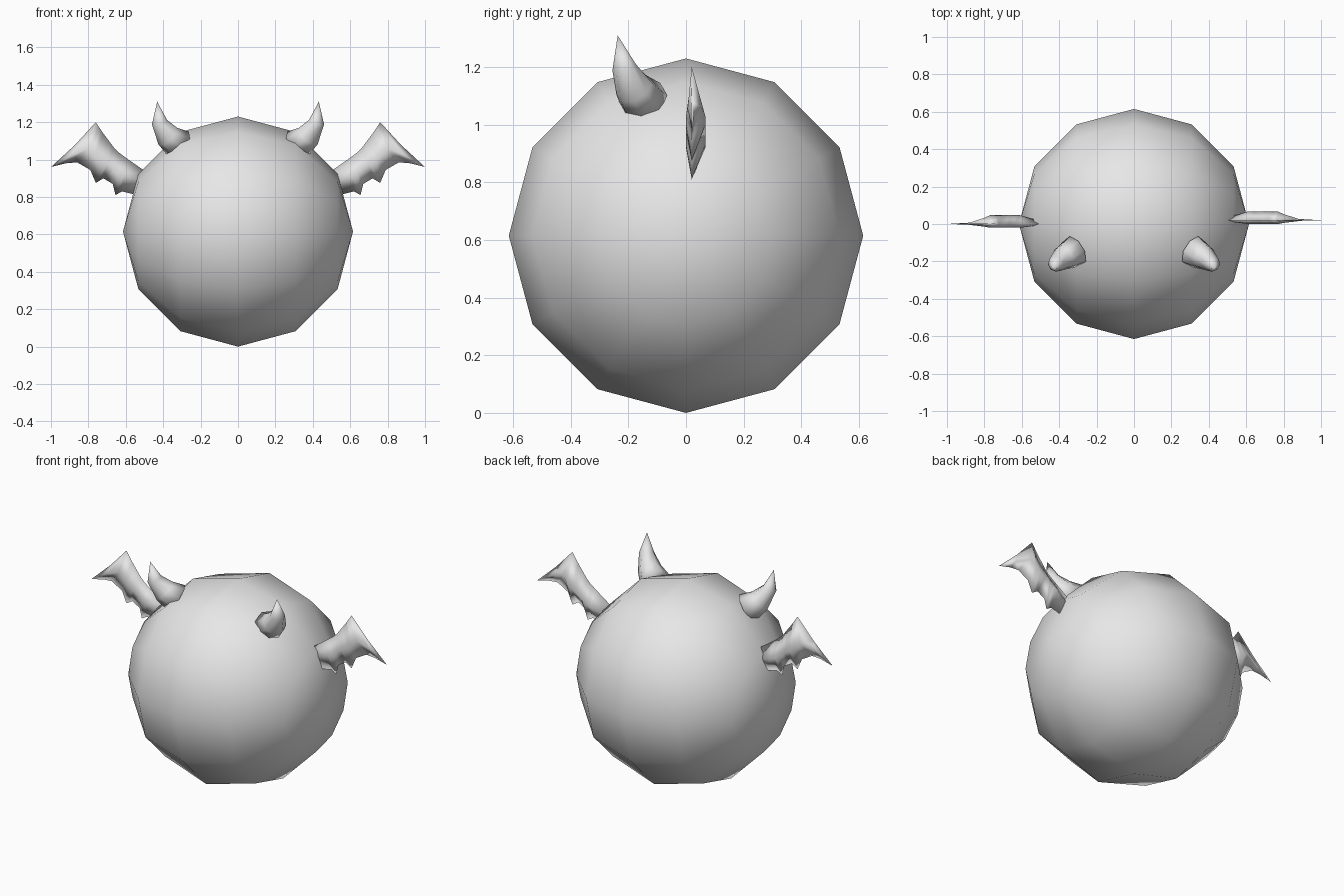
import bpy, bmesh, math
from mathutils import Vector, Matrix

if "Cube" in bpy.data.objects:
    bpy.data.objects.remove(bpy.data.objects["Cube"])

GREY = (0.8, 0.8, 0.8, 1)
grey = bpy.data.materials.new("plain_grey")
grey.use_nodes = True
grey.diffuse_color = GREY
grey.node_tree.nodes["Principled BSDF"].inputs["Base Color"].default_value = GREY


def finish(bm, name):
    bmesh.ops.recalc_face_normals(bm, faces=bm.faces[:])
    for f in bm.faces:
        f.smooth = True
    mesh = bpy.data.meshes.new(name)
    bm.to_mesh(mesh)
    bm.free()
    mesh.materials.append(grey)
    obj = bpy.data.objects.new(name, mesh)
    bpy.context.collection.objects.link(obj)


# Round body: coarse sphere with its poles on the left and right
RADIUS = 0.615
bm = bmesh.new()
bmesh.ops.create_uvsphere(
    bm, u_segments=12, v_segments=6, radius=RADIUS,
    matrix=Matrix.Translation((0, 0, RADIUS)) @ Matrix.Rotation(math.pi / 2, 4, "Y"))
finish(bm, "body")

# Horns: tapering rings swept along a bent path (centre, radius)
HORN = [((0.315, -0.145, 1.08), 0.087), ((0.375, -0.18, 1.125), 0.067),
        ((0.42, -0.215, 1.2), 0.042)]
HORN_TIP = (0.432, -0.237, 1.31)
HORN_SIDES = 8


def horn(name, side):
    bm = bmesh.new()
    centres = [Vector(c) for c, r in HORN] + [Vector(HORN_TIP)]
    rings = []
    for i, (c, r) in enumerate(HORN):
        axis = (centres[i + 1] - centres[max(i - 1, 0)]).normalized()
        u = axis.cross(Vector((0, 1, 0))).normalized()
        v = axis.cross(u)
        ring = []
        for k in range(HORN_SIDES):
            a = math.tau * k / HORN_SIDES
            p = centres[i] + r * (math.cos(a) * u + math.sin(a) * v)
            ring.append(bm.verts.new((side * p.x, p.y, p.z)))
        rings.append(ring)
    tip = bm.verts.new((side * HORN_TIP[0], HORN_TIP[1], HORN_TIP[2]))
    bm.faces.new(rings[0])
    for k in range(HORN_SIDES):
        n = (k + 1) % HORN_SIDES
        for low, high in zip(rings, rings[1:]):
            bm.faces.new((low[k], low[n], high[n], high[k]))
        bm.faces.new((rings[-1][k], rings[-1][n], tip))
    finish(bm, name)


# Wings: columns of upper edge, ridge and scalloped lower edge (x, z), and fullness
WING = [((0.50, 0.94), (0.51, 0.88), (0.54, 0.81), 0.4),
        ((0.60, 1.01), (0.61, 0.92), (0.62, 0.83), 1),
        ((0.64, 1.04), (0.64, 0.93), (0.655, 0.81), 1),
        ((0.66, 1.06), (0.67, 0.96), (0.67, 0.87), 1),
        ((0.69, 1.10), (0.70, 0.98), (0.72, 0.90), 1),
        ((0.72, 1.14), (0.74, 1.00), (0.76, 0.875), 1),
        ((0.74, 1.17), (0.77, 1.03), (0.79, 0.945), 1),
        ((0.76, 1.20), (0.80, 1.06), (0.86, 0.985), 0.7),
        ((0.87, 1.08), (0.88, 1.03), (0.92, 0.98), 0.15)]
FRONT, BACK = -0.02, 0.047


def wing(name, side, y):
    bm = bmesh.new()

    def vert(p, depth=0):
        return bm.verts.new((side * p[0], y + depth, p[1]))

    loops = []
    for top, ridge, bottom, full in WING:
        loops.append([vert(top), vert(ridge, FRONT * full),
                      vert(bottom), vert(ridge, BACK * full)])
    tip = vert((1, 0.96))
    bm.faces.new(loops[0])
    for k in range(4):
        n = (k + 1) % 4
        for a, b in zip(loops, loops[1:]):
            bm.faces.new((a[k], a[n], b[n], b[k]))
        bm.faces.new((loops[-1][k], loops[-1][n], tip))
    finish(bm, name)


for label, side, offset in (("left", 1, 0.02), ("right", -1, 0.0)):
    horn(label + "_horn", side)
    wing(label + "_wing", side, offset)
